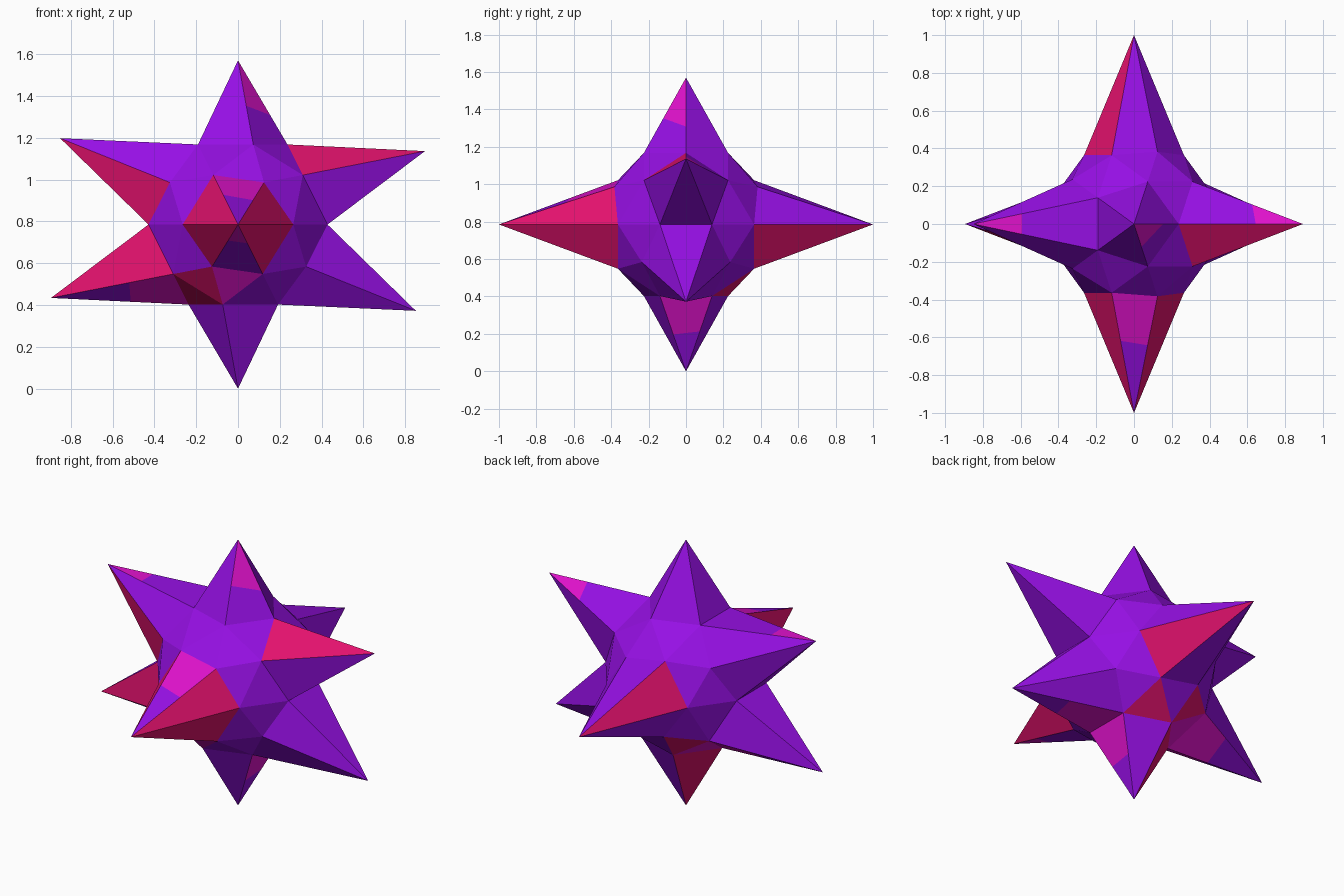
import bpy, bmesh, math
from mathutils import Vector

if "Cube" in bpy.data.objects:
    bpy.data.objects.remove(bpy.data.objects["Cube"])

CORE, FLAT = 0.45, 0.785      # core radius, vertical squash of the spike tips
PURPLE, MAGENTA, CRIMSON = 0, 1, 2

mesh = bpy.data.meshes.new("spiked_star")
star = bpy.data.objects.new("spiked_star", mesh)
bpy.context.collection.objects.link(star)
for name, col in (("purple", (0.305, 0.005, 0.775, 1)),
                  ("magenta", (0.753, 0.006, 0.61, 1)),
                  ("crimson", (0.775, 0.006, 0.156, 1))):
    m = bpy.data.materials.new(name)
    m.diffuse_color = col
    m.use_nodes = True
    m.node_tree.nodes["Principled BSDF"].inputs["Base Color"].default_value = m.diffuse_color
    mesh.materials.append(m)

bm = bmesh.new()
bmesh.ops.create_icosphere(bm, subdivisions=2, radius=1.0)

# Name the vertices by ring: letter -> (height, first azimuth, step, count)
rings = {"T": (1, 0, 72, 1), "A": (.8507, 0, 72, 5), "M": (.5257, 36, 72, 5),
         "U": (.4472, 0, 72, 5), "E": (0, 18, 36, 10), "L": (-.4472, 36, 72, 5),
         "N": (-.5257, 0, 72, 5), "B": (-.8507, 36, 72, 5), "Z": (-1, 0, 72, 1)}
V = {}
for letter, (z, start, step, count) in rings.items():
    r = math.sqrt(max(0, 1 - z * z))
    for k in range(count):
        a = math.radians(start + step * k)
        p = Vector((r * math.cos(a), r * math.sin(a), z))
        V[letter + str(k)] = min(bm.verts, key=lambda v: (v.co - p).length)

# Eight vertices stay far out as spikes, the rest shrink to the core
spikes = {V[n] for n in "T0 Z0 E2 E7 U0 M2 L2 N0".split()}
for v in bm.verts:
    if v in spikes:
        v.co.z *= FLAT
    else:
        v.co *= CORE
    v.co.z += FLAT


def face(names):
    vs = [V[n] for n in names.split()]
    return next(f for f in vs[0].link_faces if all(v in f.verts for v in vs))


# Whole coloured facets
for f in bm.faces:
    f.material_index = PURPLE
    f.smooth = False
for names in ("U0 A0 M4", "M2 U3 E5", "L2 E5 N3",
              "E7 M3 E6", "E7 U4 E8", "E7 E6 L3", "E7 E8 N4",
              "E2 M1 E3", "E2 E1 N1",
              "N1 B0 B1", "L1 N2 B1", "Z0 B1 B2", "N3 L3 B3", "N3 B2 B3"):
    face(names).material_index = CRIMSON
for names in ("L3 N4 B3", "N2 B1 B2"):
    face(names).material_index = MAGENTA

# Facets cut across: tip colour, base colour, cut position on both edges
cut_verts = {}


def cut_point(tip, base, t):
    if (tip, base) not in cut_verts:
        e = bm.edges.get((V[tip], V[base]))
        cut_verts[tip, base] = bmesh.utils.edge_split(e, V[tip], t)[1]
    return cut_verts[tip, base]


def cut(tip, a, b, ta, tb, tip_col, base_col):
    f = face(f"{tip} {a} {b}")
    p, q = cut_point(tip, a, ta), cut_point(tip, b, tb)
    new = bmesh.utils.face_split(f, p, q)[0]
    for part in (f, new):
        part.material_index = tip_col if V[tip] in part.verts else base_col


cut("T0", "A0", "A4", .65, .54, MAGENTA, PURPLE)
cut("U0", "A0", "M0", .38, .46, MAGENTA, PURPLE)
cut("M2", "A2", "A3", .39, .39, MAGENTA, PURPLE)
cut("E7", "L3", "N4", .38, .38, MAGENTA, PURPLE)
cut("E7", "M3", "U4", .60, .58, PURPLE, MAGENTA)
cut("L2", "N3", "B2", .64, .58, PURPLE, MAGENTA)
cut("L2", "N2", "B2", .64, .58, PURPLE, MAGENTA)
cut("Z0", "B4", "B0", .49, .53, PURPLE, MAGENTA)
cut("N0", "B4", "B0", .57, .52, PURPLE, MAGENTA)

bmesh.ops.recalc_face_normals(bm, faces=bm.faces)
bm.to_mesh(mesh)
bm.free()
